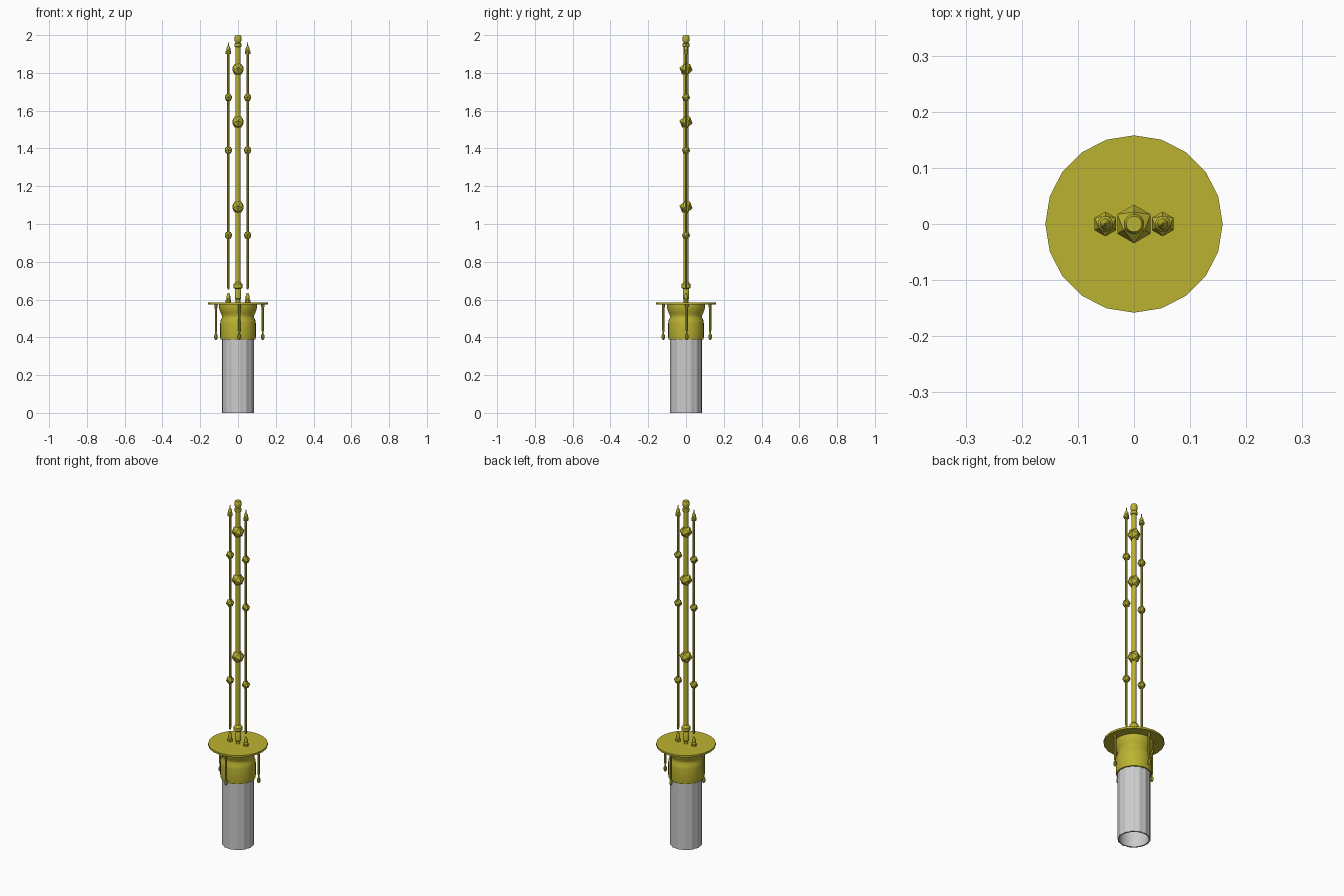
import bpy, bmesh, math
from mathutils import Vector, Matrix

if "Cube" in bpy.data.objects:
    bpy.data.objects.remove(bpy.data.objects["Cube"])

brass = bpy.data.materials.new("brass")
brass.diffuse_color = (0.5, 0.45, 0.03, 1)
brass.use_nodes = True
brass.node_tree.nodes["Principled BSDF"].inputs["Base Color"].default_value = brass.diffuse_color


def finish(bm, name, mat=None, smooth=True):
    bmesh.ops.recalc_face_normals(bm, faces=bm.faces)
    me = bpy.data.meshes.new(name)
    bm.to_mesh(me)
    bm.free()
    ob = bpy.data.objects.new(name, me)
    bpy.context.collection.objects.link(ob)
    if mat:
        me.materials.append(mat)
    if smooth:
        bpy.ops.object.select_all(action='DESELECT')
        ob.select_set(True)
        bpy.context.view_layer.objects.active = ob
        bpy.ops.object.shade_smooth_by_angle(angle=math.radians(35))
    return ob


def lathe(name, profile, sides, x=0, y=0, smooth=True):
    """Closed turned part from (radius, z) points."""
    bm = bmesh.new()
    rings = [[bm.verts.new((x + r * math.cos(2 * math.pi * i / sides),
                            y + r * math.sin(2 * math.pi * i / sides), z))
              for i in range(sides)] for r, z in profile]
    for a, b in zip(rings, rings[1:]):
        for i in range(sides):
            j = (i + 1) % sides
            bm.faces.new((a[i], a[j], b[j], b[i]))
    bm.faces.new(rings[0])
    bm.faces.new(rings[-1])
    return finish(bm, name, brass, smooth)


def bead(name, x, z, r):
    """Faceted icosahedron resting on a face, one corner towards y."""
    bm = bmesh.new()
    bmesh.ops.create_icosphere(bm, subdivisions=1, radius=r)
    bm.faces.ensure_lookup_table()
    n = bm.faces[0].calc_center_median().normalized()
    rot = n.rotation_difference(Vector((0, 0, 1))).to_matrix()
    bmesh.ops.transform(bm, matrix=rot.to_4x4(), verts=bm.verts)
    top = max(bm.verts, key=lambda v: v.co.z).co
    spin = math.pi / 2 - math.atan2(top.y, top.x)
    move = Matrix.Translation((x, 0, z)) @ Matrix.Rotation(spin, 4, 'Z')
    bmesh.ops.transform(bm, matrix=move, verts=bm.verts)
    finish(bm, name, brass, False)


# Fluted open glass shade: 14 rounded ribs outside, plain bore inside
bm = bmesh.new()
ribs, seg = 14, 4
count = ribs * seg


def ring(radius, z):
    return [bm.verts.new((radius(i) * math.cos(math.radians(5.1) + 2 * math.pi * i / count),
                          radius(i) * math.sin(math.radians(5.1) + 2 * math.pi * i / count), z))
            for i in range(count)]


def outer(i):
    return 0.082 + 0.004 * math.sin(math.pi * (i % seg) / seg)


def inner(i):
    return 0.077


loops = [ring(outer, 0), ring(outer, 0.395), ring(inner, 0.395), ring(inner, 0)]
for k in range(4):
    a, b = loops[k], loops[(k + 1) % 4]
    for i in range(count):
        j = (i + 1) % count
        bm.faces.new((a[i], a[j], b[j], b[i]))
finish(bm, "glass_shade")

# Waisted holder and flat canopy plate
lathe("shade_holder", [(0.092, 0.388), (0.094, 0.40), (0.094, 0.475), (0.092, 0.49),
                       (0.085, 0.505), (0.085, 0.515), (0.092, 0.53), (0.099, 0.55),
                       (0.101, 0.565), (0.101, 0.577)], 32)
lathe("canopy_plate", [(0.158, 0.574), (0.158, 0.585)], 20)

# Four hanging drops under the plate
for k in range(4):
    a = k * math.pi / 2
    lathe(f"hanging_drop_{k + 1}",
          [(0.008, 0.576), (0.008, 0.56), (0.006, 0.55), (0.006, 0.44), (0.004, 0.42),
           (0.009, 0.41), (0.009, 0.395), (0.003, 0.386)], 8,
          0.007 + 0.124 * math.cos(a), 0.004 + 0.124 * math.sin(a))

# Central stem with end collars
lathe("centre_stem", [(0.013, 0.62), (0.013, 1.95)], 16)
lathe("stem_foot", [(0.012, 0.583), (0.012, 0.60), (0.017, 0.605), (0.017, 0.65), (0.014, 0.655),
                    (0.023, 0.662), (0.023, 0.682), (0.016, 0.69), (0.012, 0.695)], 16)
lathe("stem_top", [(0.012, 1.935), (0.018, 1.94), (0.018, 1.955), (0.013, 1.96),
                   (0.018, 1.972), (0.018, 1.992), (0.014, 2.0)], 16)
for n, z in enumerate((1.09, 1.54, 1.82)):
    bead(f"stem_bead_{n + 1}", 0, z, 0.035)

# Side rods with beads, top cap, wire tip and foot
for side, x in (("left", -0.051), ("right", 0.051)):
    lathe(f"{side}_rod", [(0.004, 0.652), (0.0065, 0.665), (0.0065, 1.91)], 8, x)
    lathe(f"{side}_rod_foot", [(0.014, 0.584), (0.014, 0.598), (0.010, 0.603), (0.010, 0.618),
                               (0.004, 0.636)], 10, x)
    lathe(f"{side}_rod_cap", [(0.014, 1.90), (0.014, 1.915), (0.010, 1.92), (0.010, 1.932),
                              (0.003, 1.945), (0.0015, 1.963)], 10, x)
    for n, z in enumerate((0.94, 1.39, 1.67)):
        bead(f"{side}_rod_bead_{n + 1}", x, z, 0.0225)
